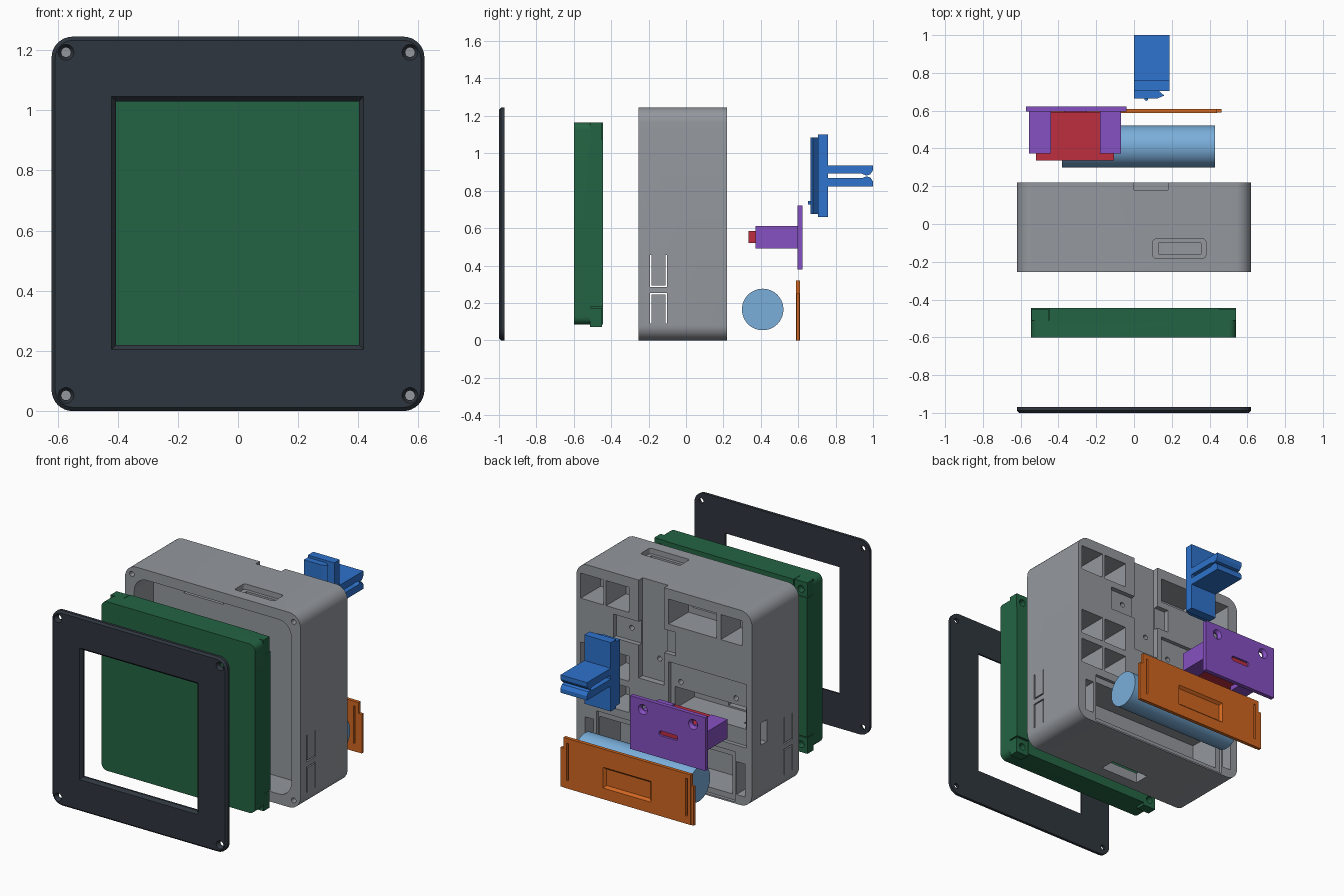
import bpy, bmesh, math
from mathutils import Vector

if "Cube" in bpy.data.objects:
    bpy.data.objects.remove(bpy.data.objects["Cube"], do_unlink=True)


def material(name, r, g, b):
    m = bpy.data.materials.new(name)
    m.use_nodes = True
    lin = [((c / 255 + 0.055) / 1.055) ** 2.4 for c in (r, g, b)] + [1]
    m.diffuse_color = lin
    m.node_tree.nodes["Principled BSDF"].inputs["Base Color"].default_value = lin
    return m


CHARCOAL = material("charcoal", 47, 54, 62)
GREEN = material("board green", 36, 100, 68)
GREY = material("case grey", 148, 152, 158)
BLUE = material("clip blue", 46, 115, 205)
PURPLE = material("holder purple", 134, 80, 194)
RED = material("module red", 190, 46, 64)
SKY = material("cell light blue", 122, 174, 218)
ORANGE = material("door orange", 208, 102, 32)

ORDER = {"X": lambda p, d: (d, p[0], p[1]),
         "Y": lambda p, d: (p[0], d, p[1]),
         "Z": lambda p, d: (p[0], p[1], d)}


def prism(name, axis, pts, a, b, mat=None, end=None):
    """Extrude a closed profile from a to b; end gives a different far profile."""
    bm = bmesh.new()
    put = ORDER[axis]
    near = [bm.verts.new(put(p, a)) for p in pts]
    far = [bm.verts.new(put(p, b)) for p in (end or pts)]
    n = len(pts)
    bm.faces.new(near)
    bm.faces.new(far)
    for i in range(n):
        j = (i + 1) % n
        bm.faces.new((near[i], near[j], far[j], far[i]))
    bmesh.ops.recalc_face_normals(bm, faces=bm.faces)
    me = bpy.data.meshes.new(name)
    bm.to_mesh(me)
    bm.free()
    ob = bpy.data.objects.new(name, me)
    bpy.context.collection.objects.link(ob)
    if mat:
        me.materials.append(mat)
    return ob


def rect(x0, x1, z0, z1, r=0, n=8):
    if not r:
        return [(x0, z0), (x1, z0), (x1, z1), (x0, z1)]
    pts = []
    for k, (cx, cz) in enumerate(((x1 - r, z1 - r), (x0 + r, z1 - r),
                                  (x0 + r, z0 + r), (x1 - r, z0 + r))):
        for i in range(n + 1):
            t = math.pi / 2 * (k + i / n)
            pts.append((cx + r * math.cos(t), cz + r * math.sin(t)))
    return pts


def circle(x, z, r, n=20):
    return [(x + r * math.cos(math.tau * i / n), z + r * math.sin(math.tau * i / n))
            for i in range(n)]


def box(name, x0, x1, y0, y1, z0, z1, mat=None):
    return prism(name, "Y", rect(x0, x1, z0, z1), y0, y1, mat)


def boolean(ob, other, operation="DIFFERENCE"):
    """Apply a boolean with a temporary solid, then delete that solid."""
    mod = ob.modifiers.new("cut", "BOOLEAN")
    mod.operation, mod.solver, mod.object = operation, "EXACT", other
    bpy.context.view_layer.update()
    mat = ob.data.materials[0]
    me = bpy.data.meshes.new_from_object(
        ob.evaluated_get(bpy.context.evaluated_depsgraph_get()))
    ob.modifiers.clear()
    me.materials.clear()
    me.materials.append(mat)
    for f in me.polygons:
        f.material_index = 0
    ob.data = me
    bpy.data.objects.remove(other, do_unlink=True)


def cut(ob, *args, **kw):
    boolean(ob, prism("cutter", *args, **kw))


def cut_box(ob, x0, x1, y0, y1, z0, z1):
    boolean(ob, box("cutter", x0, x1, y0, y1, z0, z1))


SCREWS = [(x, z) for x in (-0.572, 0.572) for z in (0.052, 1.193)]

# Front bezel: rounded plate, chamfered rim, window and countersunk screw holes
bezel = prism("front_bezel", "Y", rect(-0.62, 0.62, 0, 1.245, 0.07), -0.988, -0.97, CHARCOAL)
boolean(bezel, prism("rim", "Y", rect(-0.608, 0.608, 0.012, 1.233, 0.06), -1.0, -0.988,
                     end=rect(-0.62, 0.62, 0, 1.245, 0.07)), "UNION")
cut(bezel, "Y", rect(-0.405, 0.402, 0.22, 1.03), -1.1, -0.9)
cut(bezel, "Y", rect(-0.422, 0.419, 0.203, 1.047), -1.001, -0.982,
    end=rect(-0.405, 0.402, 0.22, 1.03))
for x, z in SCREWS:
    cut(bezel, "Y", circle(x, z, 0.016), -1.1, -0.9)
    cut(bezel, "Y", circle(x, z, 0.027), -1.001, -0.983, end=circle(x, z, 0.016))

# Display board with notched corners and screw posts
board = prism("display_board", "Y", rect(-0.545, 0.54, 0.085, 1.165, 0.04), -0.6, -0.445, GREEN)
for x0, x1 in ((-0.56, -0.45), (0.45, 0.56)):
    for z0, z1 in ((0.05, 0.18), (1.07, 1.2)):
        cut_box(board, x0, x1, -0.51, -0.4, z0, z1)
for i, x in enumerate((-0.498, 0.494)):
    for j, z in enumerate((0.122, 1.115)):
        post = box(f"board_post_{i}{j}", x - 0.045, x + 0.045, -0.512, -0.45,
                   z - 0.05, z + 0.05, GREEN)
        cut(post, "Y", circle(x, z, 0.022), -0.49, -0.4)

# Main case: rounded shell with a front cavity
case = prism("main_case", "Y", rect(-0.62, 0.62, 0, 1.245, 0.08), -0.255, 0.22, GREY)
cut(case, "Y", rect(-0.555, 0.555, 0.065, 1.18, 0.09), -0.3, -0.06)
for x, z in SCREWS:
    cut(case, "Y", circle(x, z, 0.016), -0.3, -0.15)

# Square pockets in the back
for x0 in (0.25, 0.43):
    for z0 in (1.02, 0.58, 0.38):
        cut_box(case, x0, x0 + 0.16, 0.02, 0.3, z0, z0 + 0.16)
cut_box(case, -0.55, -0.40, 0.02, 0.3, 1.02, 1.18)
cut_box(case, -0.37, -0.03, 0.02, 0.3, 1.02, 1.18)
cut_box(case, -0.34, -0.06, -0.2, 0.1, 1.06, 1.14)

# Clip channel: vertical groove with a cross bar and pilot holes
cut_box(case, 0, 0.18, 0.18, 0.3, 0.62, 1.3)
cut_box(case, -0.08, 0.36, 0.19, 0.3, 0.83, 0.98)
for x, z in ((0.25, 0.91), (0.06, 0.76), (-0.1, 0.66), (-0.49, 0.66)):
    cut(case, "Y", circle(x, z, 0.016), 0.1, 0.3)

# Recess and opening for the module holder
cut_box(case, -0.58, -0.03, 0.195, 0.3, 0.375, 0.78)
cut_box(case, -0.56, -0.06, 0.0, 0.3, 0.48, 0.62)
cut_box(case, -0.56, -0.3, -0.1, 0.1, 0.49, 0.61)
cut_box(case, -0.7, -0.5, 0.07, 0.13, 0.37, 0.51)

# Cell compartment with latch slots at its ends
cut_box(case, -0.47, 0.47, -0.01, 0.3, 0.045, 0.29)
cut_box(case, -0.5, 0.48, 0.2, 0.3, 0.01, 0.33)
for x0 in (-0.57, 0.5):
    cut_box(case, x0, x0 + 0.06, 0.02, 0.3, 0.06, 0.27)

# Top and bottom ports
cut(case, "Z", rect(0.1, 0.38, -0.18, -0.08, 0.015), 1.21, 1.3)
cut(case, "Z", rect(0.13, 0.355, -0.16, -0.1), 1.1, 1.3)
cut(case, "Z", rect(-0.17, 0.1, -0.18, -0.08), -0.1, 0.1)

# Flexible side buttons: two facing U slots through both walls
for y in (-0.188, -0.106):
    for z0, z1 in ((0.09, 0.25), (0.29, 0.455)):
        cut_box(case, -0.7, 0.7, y - 0.004, y + 0.004, z0, z1)
for z in (0.25, 0.29):
    cut_box(case, -0.7, 0.7, -0.192, -0.102, z - 0.004, z + 0.004)

# Belt clip: dovetail rail, back plate and two barbed prongs
prism("clip_rail", "Z", [(0, 0.665), (0.125, 0.665), (0.16, 0.68), (0.125, 0.71), (0, 0.71)],
      0.675, 1.085, BLUE)
prism("clip_plate", "X", rect(0.705, 0.76, 0.66, 1.1), 0, 0.187, BLUE)
prism("clip_bump", "Z", circle(0.065, 0.662, 0.01, 12), 0.725, 0.745, BLUE)
for side, label in ((1, "upper"), (-1, "lower")):
    profile = [(0.75, 0.012), (0.94, 0.012), (0.965, 0.002), (0.985, 0.008), (1.0, 0.03),
               (1.0, 0.057), (0.75, 0.057)]
    prism(f"clip_prong_{label}", "X", [(y, 0.879 + side * d) for y, d in profile],
          0, 0.187, BLUE)

# Module holder: plate with countersunk holes and a port, plus two arms
plate = box("holder_plate", -0.572, -0.04, 0.595, 0.622, 0.38, 0.72, PURPLE)
for x in (-0.485, -0.13):
    cut(plate, "Y", circle(x, 0.655, 0.017), 0.5, 0.7)
    cut(plate, "Y", circle(x, 0.655, 0.017), 0.604, 0.623, end=circle(x, 0.655, 0.033))
cut(plate, "Y", rect(-0.375, -0.245, 0.52, 0.552, 0.012), 0.5, 0.7)
for name, x0, x1 in (("right", -0.555, -0.44), ("left", -0.18, -0.07)):
    box(f"holder_arm_{name}", x0, x1, 0.372, 0.6, 0.49, 0.61, PURPLE)
box("charger_module", -0.52, -0.105, 0.335, 0.594, 0.52, 0.585, RED)
prism("charger_port", "Y", rect(-0.37, -0.25, 0.524, 0.548, 0.01), 0.59, 0.614, RED)

# Cylindrical cell
cell = prism("power_cell", "X", circle(0.41, 0.165, 0.111, 64), -0.38, 0.428, SKY)

# Door: sliding panel with a scooped grip, flex slots and end tabs
door = box("cell_door", -0.46, 0.44, 0.588, 0.61, 0, 0.32, ORANGE)
cut(door, "Y", rect(-0.165, 0.145, 0.085, 0.19), 0.594, 0.611,
    end=rect(-0.18, 0.16, 0.07, 0.205))
for x in (-0.43, 0.41):
    cut_box(door, x - 0.006, x + 0.006, 0.5, 0.7, 0.05, 0.29)
for name, x0, x1 in (("right", -0.48, -0.455), ("left", 0.435, 0.462)):
    box(f"door_tab_{name}", x0, x1, 0.59, 0.608, 0.0, 0.25, ORANGE)

# Smooth the rounded parts, keeping edges crisp
for ob in (bezel, board, case, cell):
    bpy.ops.object.select_all(action="DESELECT")
    ob.select_set(True)
    bpy.context.view_layer.objects.active = ob
    bpy.ops.object.shade_smooth_by_angle(angle=math.radians(30))
